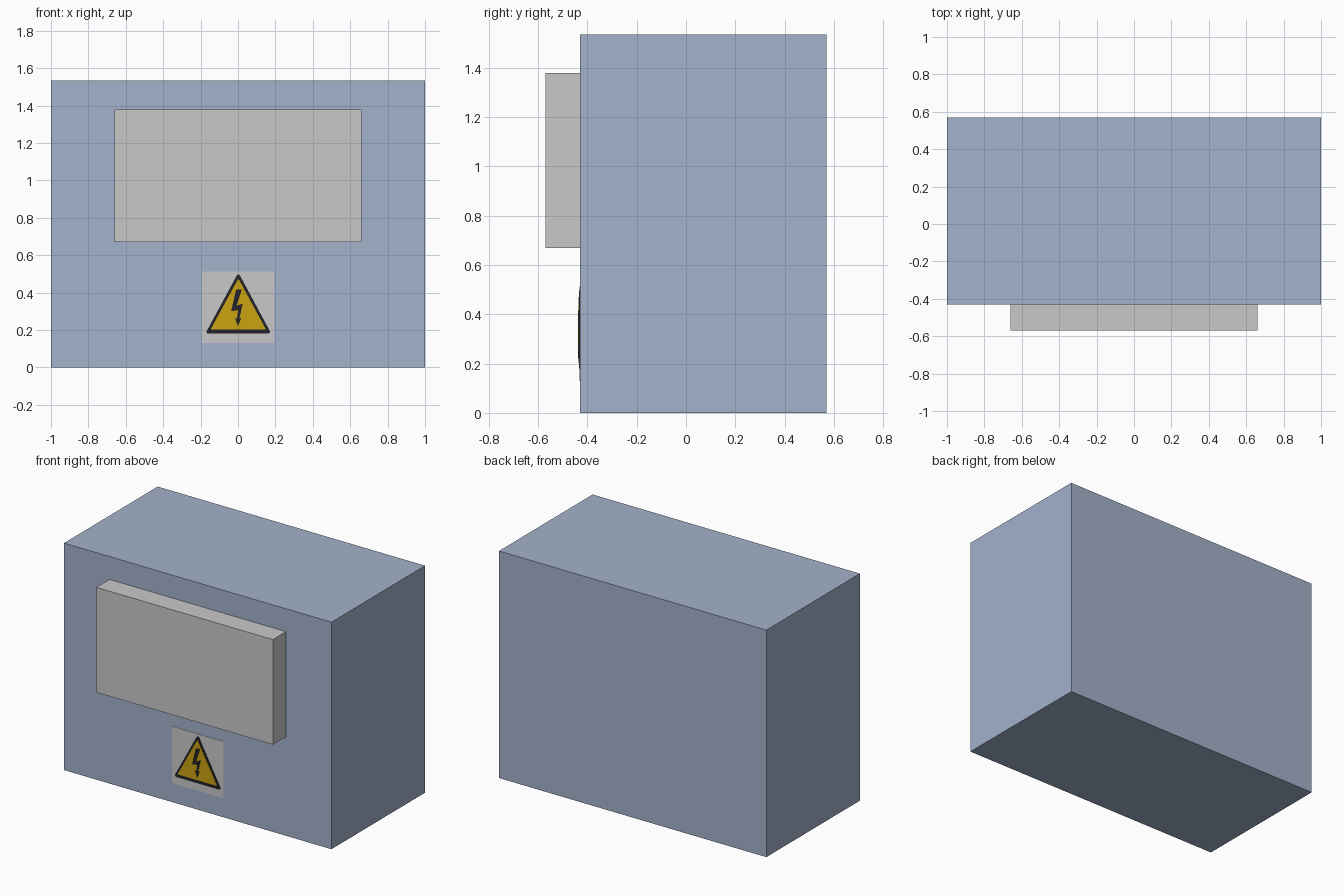
import bpy, bmesh
from mathutils import Vector

cube = bpy.data.objects.get("Cube")
if cube:
    bpy.data.objects.remove(cube, do_unlink=True)


def srgb(r, g, b):
    return [((c / 255 + 0.055) / 1.055) ** 2.4 for c in (r, g, b)] + [1]


def material(name, color):
    m = bpy.data.materials.new(name)
    m.use_nodes = True
    m.diffuse_color = color
    m.node_tree.nodes["Principled BSDF"].inputs["Base Color"].default_value = color
    return m


blue = material("blue grey paint", srgb(163, 178, 203))
grey = material("light grey", srgb(201, 201, 201))
yellow = material("warning yellow", srgb(203, 163, 17))
black = material("black ink", srgb(36, 36, 40))


def prism(name, outline, front, back, mat, rounding=0):
    """Extrude an x-z outline from y = front to y = back, optionally rounding its corners."""
    bm = bmesh.new()
    face = bm.faces.new([bm.verts.new((x, front, z)) for x, z in outline])
    if rounding:
        bmesh.ops.bevel(bm, geom=list(bm.verts), offset=rounding, segments=3,
                        profile=0.5, affect='VERTICES')
    ext = bmesh.ops.extrude_face_region(bm, geom=list(bm.faces), use_keep_orig=True)
    moved = [g for g in ext["geom"] if isinstance(g, bmesh.types.BMVert)]
    bmesh.ops.translate(bm, verts=moved, vec=Vector((0, back - front, 0)))
    bmesh.ops.recalc_face_normals(bm, faces=list(bm.faces))
    mesh = bpy.data.meshes.new(name)
    bm.to_mesh(mesh)
    bm.free()
    mesh.materials.append(mat)
    obj = bpy.data.objects.new(name, mesh)
    bpy.context.collection.objects.link(obj)
    return obj


def rect(half, low, high):
    return [(-half, low), (half, low), (half, high), (-half, high)]


FRONT = -0.43

# Cabinet and raised front panel
prism("cabinet", rect(1, 0, 1.535), FRONT, 0.57, blue)
prism("front_panel", rect(0.66, 0.67, 1.38), -0.57, FRONT, grey)

# Warning sign in thin layers
prism("sign_plate", rect(0.193, 0.13, 0.513), FRONT - 0.002, FRONT, grey)
prism("sign_border", [(-0.175, 0.18), (0.178, 0.18), (0.002, 0.507)],
      FRONT - 0.004, FRONT - 0.002, black, 0.018)
prism("sign_triangle", [(-0.147, 0.202), (0.15, 0.202), (0.002, 0.475)],
      FRONT - 0.006, FRONT - 0.004, yellow, 0.008)

# Lightning bolt with an arrow tip
bolt = [(-0.01, 0.415), (0.02, 0.415), (-0.008, 0.33), (0.025, 0.34),
        (0.008, 0.262), (0.018, 0.265), (0, 0.22), (-0.016, 0.262),
        (-0.005, 0.262), (0, 0.306), (-0.037, 0.3)]
prism("sign_bolt", bolt, FRONT - 0.008, FRONT - 0.006, black)
